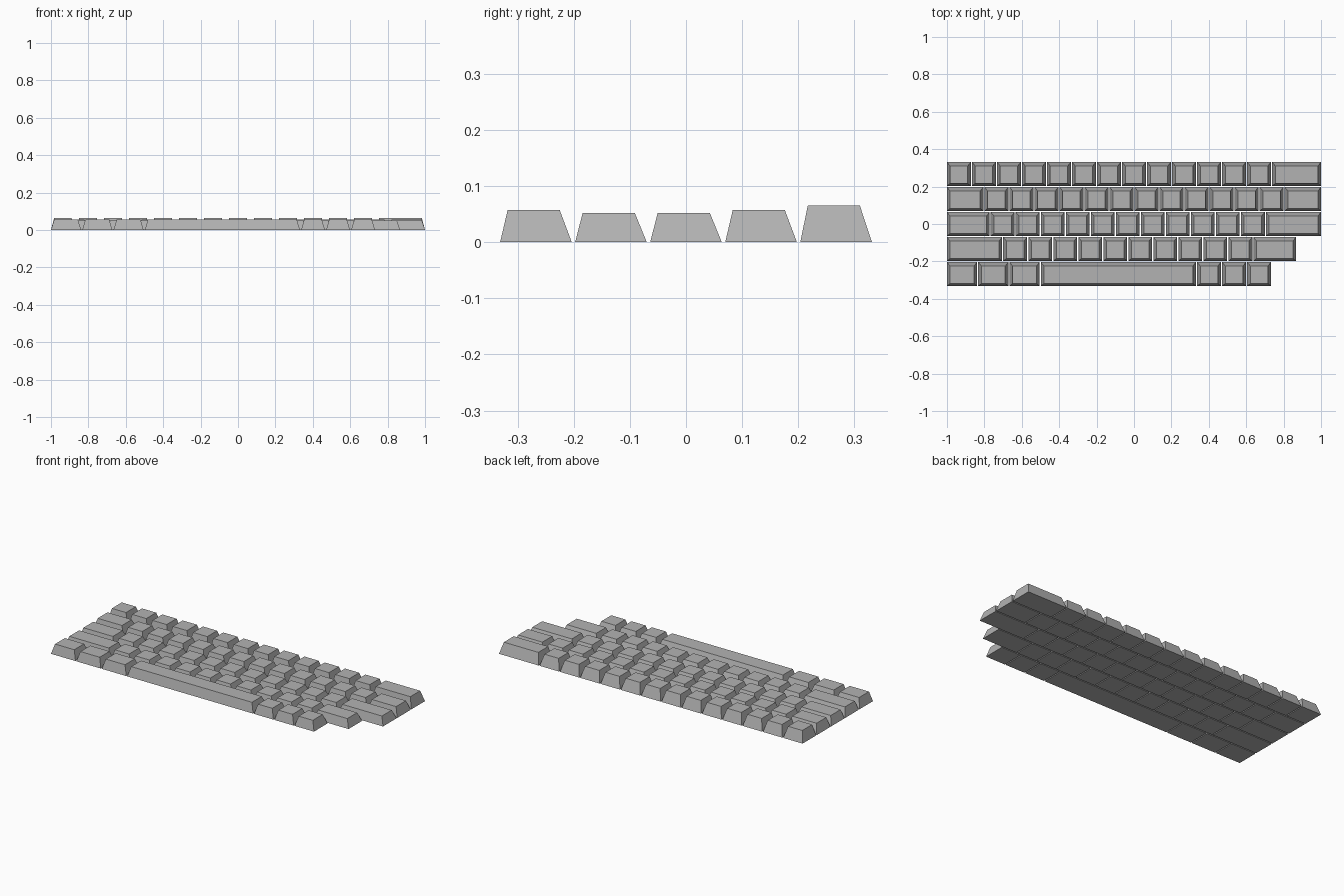
import bpy
import bmesh

cube = bpy.data.objects.get("Cube")
if cube:
    bpy.data.objects.remove(cube, do_unlink=True)

GAP = 0.006
PITCH = (2 + GAP) / 15          # one key unit
SIDE, FRONT, BACK = 0.0172, 0.0135, 0.0215   # slope of the cap walls

grey = bpy.data.materials.new("key grey")
grey.use_nodes = True
grey.diffuse_color = (0.45, 0.45, 0.45, 1)
grey.node_tree.nodes["Principled BSDF"].inputs["Base Color"].default_value = grey.diffuse_color


def keycap(name, x, y, units, height):
    """Tapered cap whose lower front left corner is at x, y."""
    width, depth = units * PITCH - GAP, PITCH - GAP
    bm = bmesh.new()
    bmesh.ops.create_cube(bm, size=1)
    for v in bm.verts:
        right, rear, top = v.co.x > 0, v.co.y > 0, v.co.z > 0
        v.co.x = width if right else 0
        v.co.y = depth if rear else 0
        v.co.z = height if top else 0
        if top:
            v.co.x += -SIDE if right else SIDE
            v.co.y += -BACK if rear else FRONT
    mesh = bpy.data.meshes.new(name)
    bm.to_mesh(mesh)
    bm.free()
    mesh.materials.append(grey)
    obj = bpy.data.objects.new(name, mesh)
    obj.location = (x, y, 0)
    bpy.context.collection.objects.link(obj)


# Rows from front to back: name, cap height, key widths in units
rows = [
    ("space_row", 0.0575, [1.25] * 3 + [6.25] + [1] * 3),
    ("lower_row", 0.0525, [2.25] + [1] * 10 + [1.75]),
    ("home_row", 0.0525, [1.75] + [1] * 11 + [2.25]),
    ("upper_row", 0.0575, [1.5] + [1] * 12 + [1.5]),
    ("number_row", 0.0655, [1] * 13 + [2]),
]

front_edge = -(len(rows) * PITCH - GAP) / 2
for r, (row, height, widths) in enumerate(rows):
    x = -1
    for k, units in enumerate(widths, 1):
        name = "space_bar" if units > 3 else f"{row}_key_{k}"
        keycap(name, x, front_edge + r * PITCH, units, height)
        x += units * PITCH
